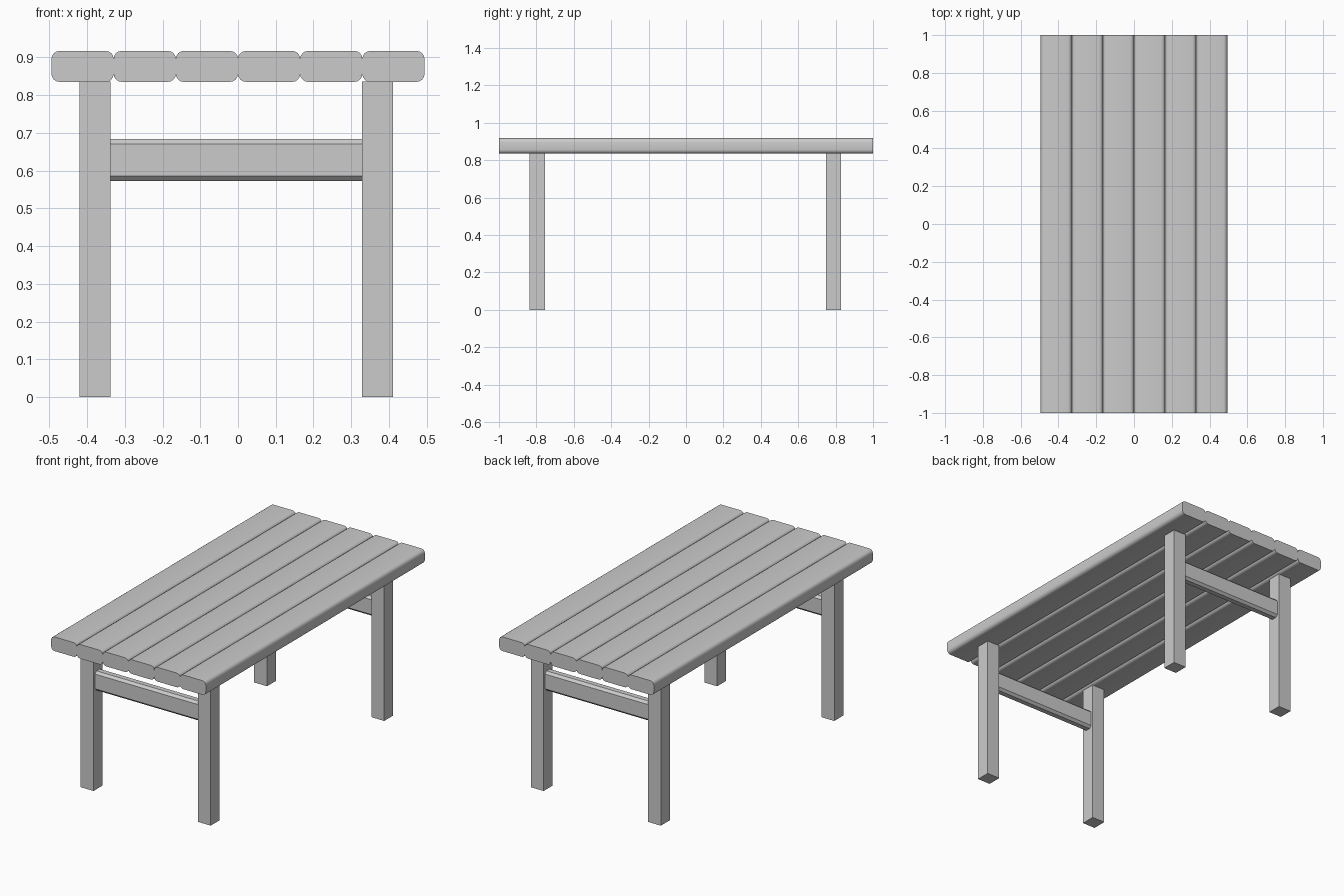
import bpy, bmesh

if "Cube" in bpy.data.objects:
    bpy.data.objects.remove(bpy.data.objects["Cube"])


def bar(name, lo, hi, axis=None, bevel=0.0, segments=1, smooth=False):
    """Box between two corners; edges running along axis are rounded."""
    bm = bmesh.new()
    bmesh.ops.create_cube(bm, size=1)
    for v in bm.verts:
        v.co = [lo[i] + (v.co[i] + 0.5) * (hi[i] - lo[i]) for i in range(3)]
    if bevel:
        edges = [e for e in bm.edges
                 if abs((e.verts[0].co - e.verts[1].co).normalized()[axis]) > 0.9]
        bmesh.ops.bevel(bm, geom=edges, offset=bevel, segments=segments,
                        profile=0.5, affect='EDGES')
    mesh = bpy.data.meshes.new(name)
    bm.to_mesh(mesh)
    bm.free()
    obj = bpy.data.objects.new(name, mesh)
    bpy.context.collection.objects.link(obj)
    if smooth:
        bpy.ops.object.select_all(action='DESELECT')
        obj.select_set(True)
        bpy.context.view_layer.objects.active = obj
        bpy.ops.object.shade_smooth_by_angle(angle=0.6)
    return obj


# Tabletop planks, side by side with rounded long edges
WIDTH = 0.1647
for i in range(6):
    x = (i - 3) * WIDTH
    bar(f"plank_{i + 1}", (x, -1, 0.835), (x + WIDTH, 1, 0.917),
        axis=1, bevel=0.021, segments=4, smooth=True)

# Legs and end rails
LEFT, RIGHT = (-0.42, -0.338), (0.329, 0.411)
for end, (y0, y1) in {"front": (-0.836, -0.754), "back": (0.748, 0.83)}.items():
    for side, (x0, x1) in {"left": LEFT, "right": RIGHT}.items():
        bar(f"{end}_{side}_leg", (x0, y0, 0), (x1, y1, 0.836))
    bar(f"{end}_rail", (LEFT[1], y0 + 0.013, 0.572), (RIGHT[0], y1 - 0.013, 0.684),
        axis=0, bevel=0.0135)
